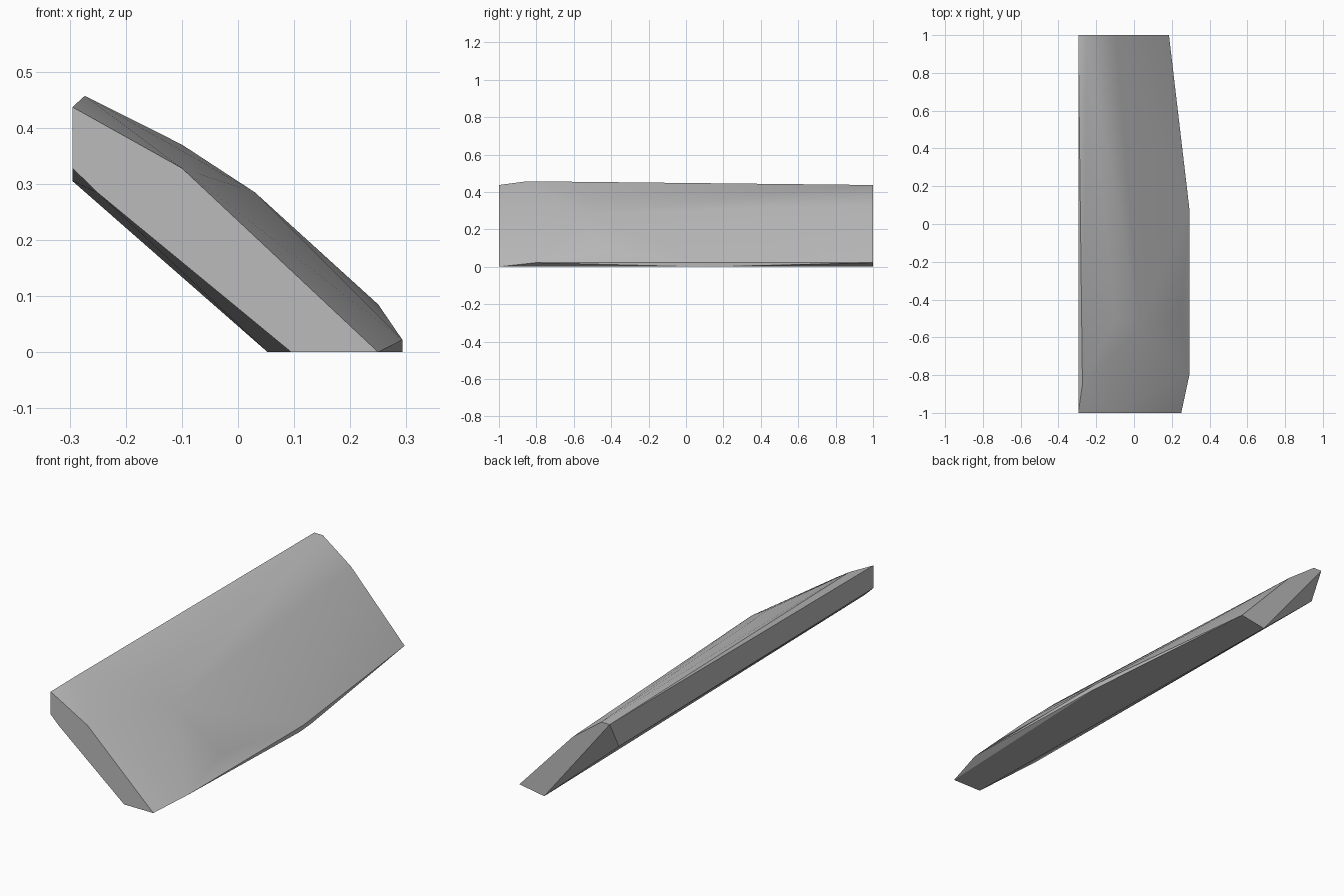
import bpy
import bmesh
import math

cube = bpy.data.objects.get("Cube")
if cube:
    bpy.data.objects.remove(cube, do_unlink=True)

# Plain stone grey
stone = bpy.data.materials.new("stone_grey")
stone.use_nodes = True
grey = (0.5, 0.5, 0.5, 1)
stone.diffuse_color = grey
stone.node_tree.nodes["Principled BSDF"].inputs["Base Color"].default_value = grey

# Corner outlines of the chipped slab, one list per part
front_end = [(x, -1, z) for x, z in
             [(-.295, .437), (-.1, .328), (.25, 0), (.095, 0), (-.25, .284), (-.295, .328)]]
back_end = [(x, 1, z) for x, z in
            [(-.295, .437), (-.25, .437), (-.1, .327), (.185, .022), (.053, 0)]]
crown = [(-.273, -.85, .457), (-.1, -.5, .37), (.03, -.54, .285), (.25, -.48, .085)]
low_edge = [(.293, -.8, .022), (.293, .08, .022), (.293, .05, 0), (.285, .15, 0)]
high_edge = [(-.295, .93, .305)]

# Stretch a convex skin over the corners
bm = bmesh.new()
for corner in front_end + back_end + crown + low_edge + high_edge:
    bm.verts.new(corner)
hull = bmesh.ops.convex_hull(bm, input=bm.verts[:])
loose = {v for v in hull["geom_interior"] + hull["geom_unused"]
         if isinstance(v, bmesh.types.BMVert) and not v.link_faces}
bmesh.ops.delete(bm, geom=list(loose), context="VERTS")
bmesh.ops.dissolve_limit(bm, angle_limit=math.radians(0.5),
                         verts=bm.verts[:], edges=bm.edges[:])
bmesh.ops.recalc_face_normals(bm, faces=bm.faces[:])

mesh = bpy.data.meshes.new("stone_slab")
bm.to_mesh(mesh)
bm.free()
mesh.materials.append(stone)
slab = bpy.data.objects.new("stone_slab", mesh)
bpy.context.collection.objects.link(slab)

# Soft crown, crisp chipped edges
bpy.ops.object.select_all(action="DESELECT")
slab.select_set(True)
bpy.context.view_layer.objects.active = slab
bpy.ops.object.shade_smooth_by_angle(angle=math.radians(30))
